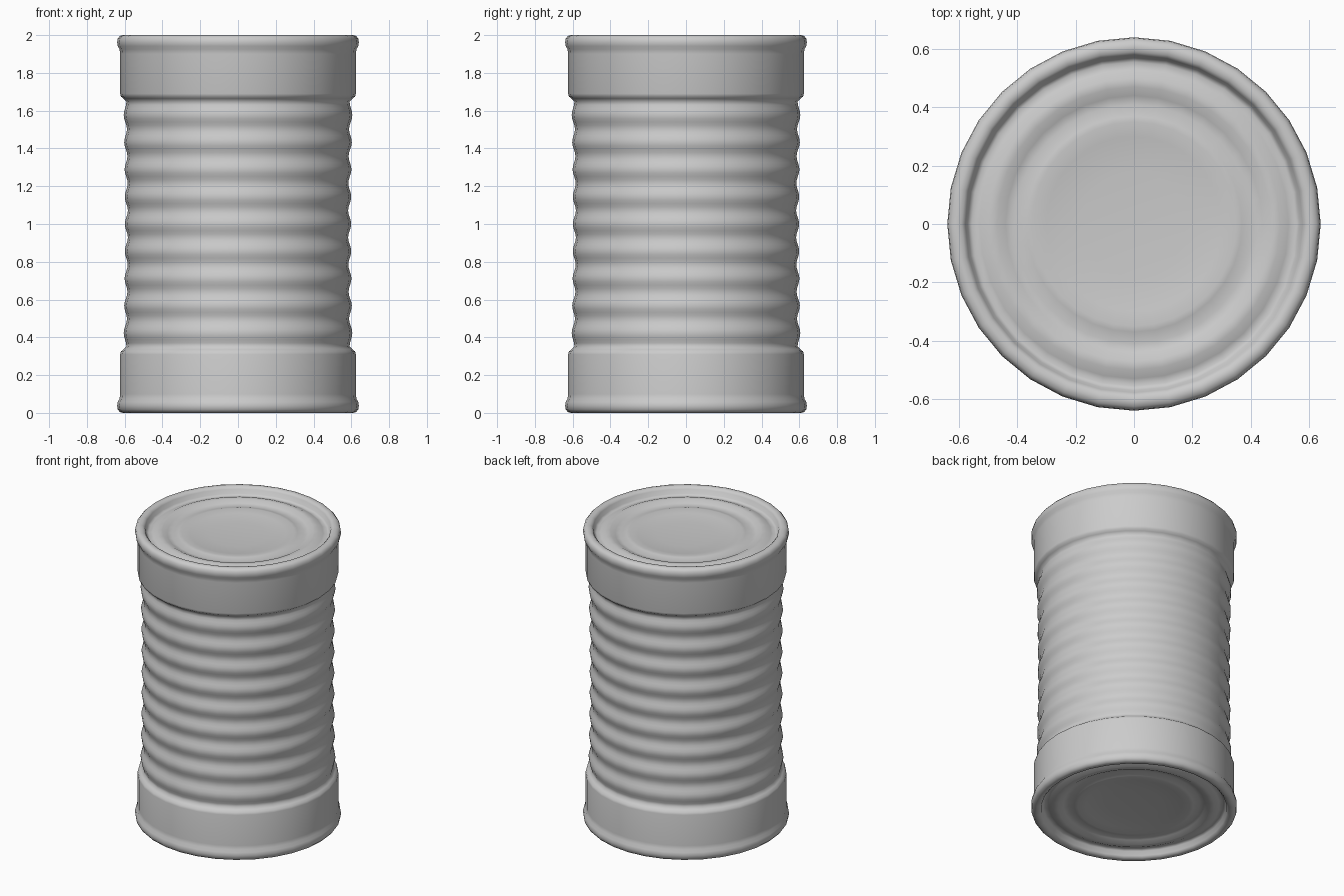
import bpy, bmesh
from math import cos, sin, pi

if "Cube" in bpy.data.objects:
    bpy.data.objects.remove(bpy.data.objects["Cube"])

SIDES = 32


def lathe(name, profile, start_pole=None, end_pole=None):
    """Spin (radius, z) points around the z axis, optionally closing with centre points."""
    bm = bmesh.new()
    rings = [[bm.verts.new((r * cos(2 * pi * i / SIDES), r * sin(2 * pi * i / SIDES), z))
              for i in range(SIDES)] for r, z in profile]
    for a, b in zip(rings, rings[1:]):
        for i in range(SIDES):
            j = (i + 1) % SIDES
            bm.faces.new((a[i], a[j], b[j], b[i]))
    for z, ring in ((start_pole, rings[0]), (end_pole, rings[-1])):
        if z is not None:
            c = bm.verts.new((0, 0, z))
            for i in range(SIDES):
                bm.faces.new((c, ring[i], ring[(i + 1) % SIDES]))
    bmesh.ops.recalc_face_normals(bm, faces=bm.faces)
    mesh = bpy.data.meshes.new(name)
    bm.to_mesh(mesh)
    bm.free()
    obj = bpy.data.objects.new(name, mesh)
    bpy.context.collection.objects.link(obj)
    bpy.ops.object.select_all(action='DESELECT')
    obj.select_set(True)
    bpy.context.view_layer.objects.active = obj
    bpy.ops.object.shade_smooth_by_angle(angle=pi / 3)
    return obj


# Half profile: dished lid, raised rings, rolled rim, then the smooth collar
end = [(0.18, 1.943), (0.30, 1.950), (0.35, 1.96), (0.37, 1.957), (0.41, 1.945),
       (0.44, 1.952), (0.47, 1.968), (0.50, 1.968), (0.53, 1.955), (0.555, 1.947),
       (0.570, 1.957), (0.578, 1.985), (0.590, 1.997), (0.607, 2.0), (0.625, 1.996),
       (0.637, 1.982), (0.64, 1.962), (0.637, 1.942), (0.627, 1.925),
       (0.624, 1.90), (0.624, 1.69), (0.620, 1.675), (0.606, 1.664)]

# Ribbed wall with a very slight waist
pitch, steps = 0.144, 8
ribs = []
for k in range(9 * steps + 1):
    z = 1.648 - k * pitch / steps
    waist = 0.008 * (1 - ((z - 1) / 0.65) ** 2)
    ribs.append((0.599 - waist - 0.008 * cos(2 * pi * k / steps), z))

# The bottom end mirrors the top
bottom = [(r, 2 - z) for r, z in reversed(end)]
lathe("tin_can", end + ribs + bottom, 1.94, 0.06)
